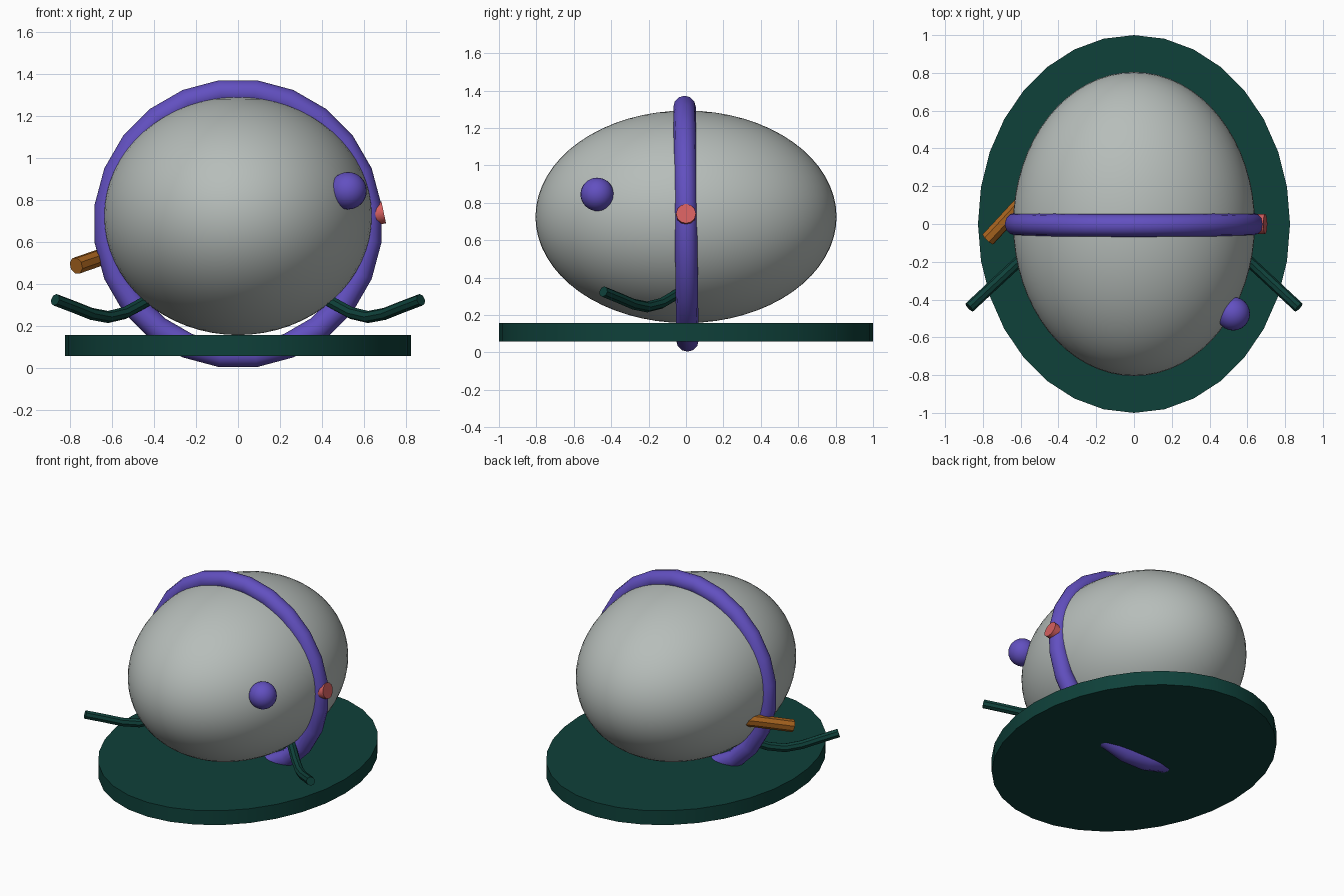
import bpy
import math
from mathutils import Vector, Matrix

if "Cube" in bpy.data.objects:
    bpy.data.objects.remove(bpy.data.objects["Cube"])


def material(name, rgb):
    m = bpy.data.materials.new(name)
    m.diffuse_color = (*rgb, 1.0)
    m.use_nodes = True
    m.node_tree.nodes["Principled BSDF"].inputs["Base Color"].default_value = m.diffuse_color
    return m


GREY = material("pale grey", (0.47, 0.51, 0.49))
PURPLE = material("violet", (0.122, 0.08, 0.53))
GREEN = material("dark green", (0.0046, 0.052, 0.042))
CORAL = material("coral", (0.66, 0.115, 0.115))
BROWN = material("amber brown", (0.40, 0.13, 0.014))


def finish(name, mat, smooth=True):
    """Name and colour the active object, then smooth all but its sharp edges."""
    ob = bpy.context.object
    ob.name = name
    ob.data.materials.append(mat)
    if smooth:
        bpy.ops.object.shade_smooth_by_angle(angle=math.radians(35))
    return ob


def ellipsoid(name, mat, center, radii, segments, rings):
    bpy.ops.mesh.primitive_uv_sphere_add(segments=segments, ring_count=rings,
                                         radius=1, location=center)
    bpy.context.object.scale = radii
    bpy.ops.object.transform_apply(location=False, rotation=False, scale=True)
    return finish(name, mat)


def rod(name, mat, a, b, radius, sides=16):
    """Straight capped cylinder from a to b."""
    a, b = Vector(a), Vector(b)
    bpy.ops.mesh.primitive_cylinder_add(vertices=sides, radius=radius,
                                        depth=(b - a).length, location=(a + b) / 2)
    bpy.context.object.rotation_euler = (b - a).to_track_quat('Z', 'Y').to_euler()
    return finish(name, mat)


def tube(name, mat, points, radius):
    """Bent tube with capped ends along a list of points."""
    cu = bpy.data.curves.new(name, 'CURVE')
    cu.dimensions = '3D'
    cu.bevel_depth = radius
    cu.bevel_resolution = 2
    cu.use_fill_caps = True
    sp = cu.splines.new('POLY')
    sp.points.add(len(points) - 1)
    for p, co in zip(sp.points, points):
        p.co = (*co, 1)
        p.radius = 1
    ob = bpy.data.objects.new(name, cu)
    bpy.context.collection.objects.link(ob)
    bpy.ops.object.select_all(action='DESELECT')
    ob.select_set(True)
    bpy.context.view_layer.objects.active = ob
    bpy.ops.object.convert(target='MESH')
    return finish(name, mat)


# Body
ellipsoid("body", GREY, (0, 0, 0.725), (0.64, 0.805, 0.568), 64, 32)

# Oval base plate
bpy.ops.mesh.primitive_cylinder_add(vertices=32, radius=1, depth=0.1,
                                    location=(0, 0, 0.107))
bpy.context.object.scale = (0.826, 1.0, 1.0)
bpy.ops.object.transform_apply(location=False, rotation=False, scale=True)
finish("base_plate", GREEN)

# Band around the body, leaning very slightly to the front
bpy.ops.mesh.primitive_torus_add(major_segments=24, minor_segments=12,
                                 major_radius=0.63, minor_radius=0.06,
                                 location=(0, 0, 0.688))
bpy.context.object.data.transform(Matrix.Rotation(math.radians(90.7), 4, 'X')
                                  @ Matrix.Rotation(math.radians(7.5), 4, 'Z'))
finish("band", PURPLE)

# Round knob on the front right of the body
ellipsoid("knob", PURPLE, (0.525, -0.475, 0.845), (0.089, 0.089, 0.089), 24, 16)

# Small stud on the band
rod("stud", CORAL, (0.60, 0, 0.722), (0.695, 0, 0.742), 0.053, 12)

# Curled tail: leaves the body low at the back and comes out on the left side
tube("tail", BROWN, [(-0.05, 0.53, 0.345), (-0.17, 0.51, 0.45), (-0.30, 0.44, 0.57),
                     (-0.44, 0.29, 0.60), (-0.605, 0.10, 0.545),
                     (-0.772, -0.08, 0.487)], 0.041)

# Pair of bent arms
arm_profile = [(0.40, 0.34), (0.47, 0.30), (0.54, 0.262), (0.62, 0.243),
               (0.70, 0.258), (0.78, 0.29), (0.872, 0.325)]
for side, label in ((1, "right"), (-1, "left")):
    tube("arm_" + label, GREEN,
         [(side * x, -0.04 - (x - 0.44) * 0.93, z) for x, z in arm_profile], 0.029)
